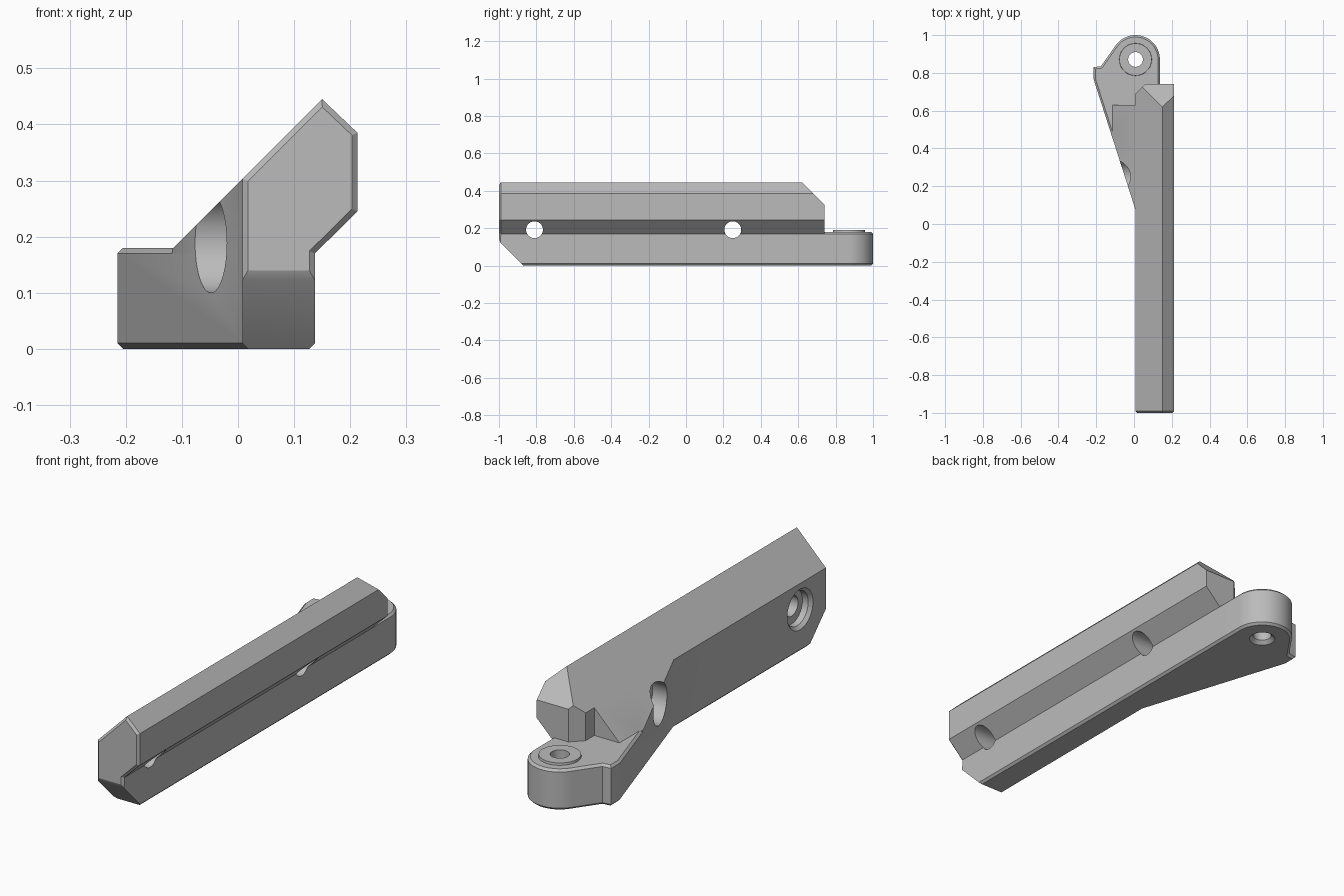
import bpy, bmesh, math
from mathutils import Vector, Matrix

if "Cube" in bpy.data.objects:
    bpy.data.objects.remove(bpy.data.objects["Cube"], do_unlink=True)

grey = bpy.data.materials.new("plain_grey")
grey.use_nodes = True
COLOUR = (0.5, 0.5, 0.5, 1)
grey.diffuse_color = COLOUR
grey.node_tree.nodes["Principled BSDF"].inputs["Base Color"].default_value = COLOUR


def finish(bm, name):
    bmesh.ops.recalc_face_normals(bm, faces=bm.faces)
    mesh = bpy.data.meshes.new(name)
    bm.to_mesh(mesh)
    bm.free()
    mesh.materials.append(grey)
    obj = bpy.data.objects.new(name, mesh)
    bpy.context.collection.objects.link(obj)
    return obj


def prism(points, place, start, end):
    """Extrude a flat profile from start to end; place maps (u, v, w) to 3D."""
    bm = bmesh.new()
    face = bm.faces.new([bm.verts.new(place(u, v, start)) for u, v in points])
    shift = place(0, 0, end) - place(0, 0, start)
    out = bmesh.ops.extrude_face_region(bm, geom=[face], use_keep_orig=True)
    bmesh.ops.translate(bm, vec=shift,
                        verts=[g for g in out["geom"] if isinstance(g, bmesh.types.BMVert)])
    bmesh.ops.recalc_face_normals(bm, faces=bm.faces)
    return bm


def along_y(u, v, w):
    return Vector((u, w, v))


def along_z(u, v, w):
    return Vector((u, v, w))


def slice_off(bm, point, normal):
    """Cut away everything on the normal's side and cap the cut."""
    out = bmesh.ops.bisect_plane(bm, geom=bm.verts[:] + bm.edges[:] + bm.faces[:],
                                 plane_co=point, plane_no=normal, clear_outer=True)
    rim = [g for g in out["geom_cut"] if isinstance(g, bmesh.types.BMEdge)]
    bmesh.ops.contextual_create(bm, geom=rim)


def bevel_where(bm, test, width):
    edges = [e for e in bm.edges if all(test(v.co) for v in e.verts)]
    bmesh.ops.bevel(bm, geom=edges, offset=width, segments=1, affect="EDGES")


def cone(name, r1, r2, start, end, axis):
    """Round solid between two points on the given axis."""
    bm = bmesh.new()
    a, b = Vector(start), Vector(end)
    turn = Matrix.Rotation(math.pi / 2, 4, "Y") if axis == "X" else Matrix()
    bmesh.ops.create_cone(bm, cap_ends=True, segments=48, radius1=r1, radius2=r2,
                          depth=(b - a).length,
                          matrix=Matrix.Translation((a + b) / 2) @ turn)
    return finish(bm, name)


def combine(body, other, operation):
    mod = body.modifiers.new(operation.lower(), "BOOLEAN")
    mod.operation, mod.solver, mod.object = operation, "EXACT", other
    bpy.context.view_layer.objects.active = body
    bpy.ops.object.modifier_apply(modifier=mod.name)
    bpy.data.objects.remove(other, do_unlink=True)


# Main bar: slanted profile with sliced ends
bar_profile = [(0.018, 0), (0.127, 0), (0.137, 0.01), (0.137, 0.17), (0.213, 0.245),
               (0.213, 0.385), (0.15, 0.445), (0.008, 0.303), (0.008, 0.01)]
bm = prism(bar_profile, along_y, -1, 0.74)
slice_off(bm, (0, 0.62, 0.445), (0, 1, 1))
slice_off(bm, (0.008, 0.69, 0), (-1, 1, 0))
slice_off(bm, (0, -1, 0.13), (0, -1, -1))
bevel_where(bm, lambda c: c.y < -0.999, 0.01)
body = finish(bm, "slanted_bar_with_hinge")

# Hinge arm: tapered plate with a rounded eye
EYE = Vector((0.008, 0.871, 0))
RADIUS = 0.129
arc = [(EYE.x + RADIUS * math.cos(math.radians(145 * i / 24)),
        EYE.y + RADIUS * math.sin(math.radians(145 * i / 24))) for i in range(25)]
outline = arc + [(-0.175, 0.835), (-0.215, 0.83), (-0.215, 0.77), (0.03, 0.006),
                 (0.1, 0.4), (0.137, 0.5)]
bm = prism(outline, along_z, 0, 0.18)
bevel_where(bm, lambda c: c.z < 0.001, 0.01)
bevel_where(bm, lambda c: c.z > 0.179, 0.01)
combine(body, finish(bm, "hinge_arm"), "UNION")

# Sloped web between the arm and the bar
web_profile = [(-0.118, 0.05), (0.05, 0.05), (0.05, 0.345), (-0.118, 0.177)]
bm = prism(web_profile, along_y, 0, 0.63)
slice_off(bm, (-0.215, 0.77, 0), (-0.764, -0.245, 0))
combine(body, finish(bm, "sloped_web"), "UNION")

# Raised boss on the eye
boss = cone("eye_boss", 0.09, 0.085, EYE + Vector((0, 0, 0.15)), EYE + Vector((0, 0, 0.19)), "Z")
combine(body, boss, "UNION")

# Pivot hole with a countersunk underside
combine(body, cone("pivot_hole", 0.039, 0.039, EYE - Vector((0, 0, 0.1)),
                   EYE + Vector((0, 0, 0.3)), "Z"), "DIFFERENCE")
combine(body, cone("pivot_countersink", 0.065, 0.035, EYE - Vector((0, 0, 0.01)),
                   EYE + Vector((0, 0, 0.02)), "Z"), "DIFFERENCE")

# Cross bolt holes with counterbores on the right side
for y, bore in ((-0.81, 0.076), (0.25, 0.088)):
    combine(body, cone("bolt_hole", 0.045, 0.045, (-0.4, y, 0.192), (0.4, y, 0.192), "X"),
            "DIFFERENCE")
    combine(body, cone("counterbore", bore, bore, (-0.4, y, 0.188), (0.05, y, 0.188), "X"),
            "DIFFERENCE")
combine(body, cone("bore_chamfer", 0.094, 0.074, (0.004, -0.81, 0.188),
                   (0.024, -0.81, 0.188), "X"), "DIFFERENCE")

# Smooth round walls, keep hard edges
bpy.ops.object.select_all(action="DESELECT")
body.select_set(True)
bpy.context.view_layer.objects.active = body
bpy.ops.object.shade_smooth_by_angle(angle=math.radians(25))
